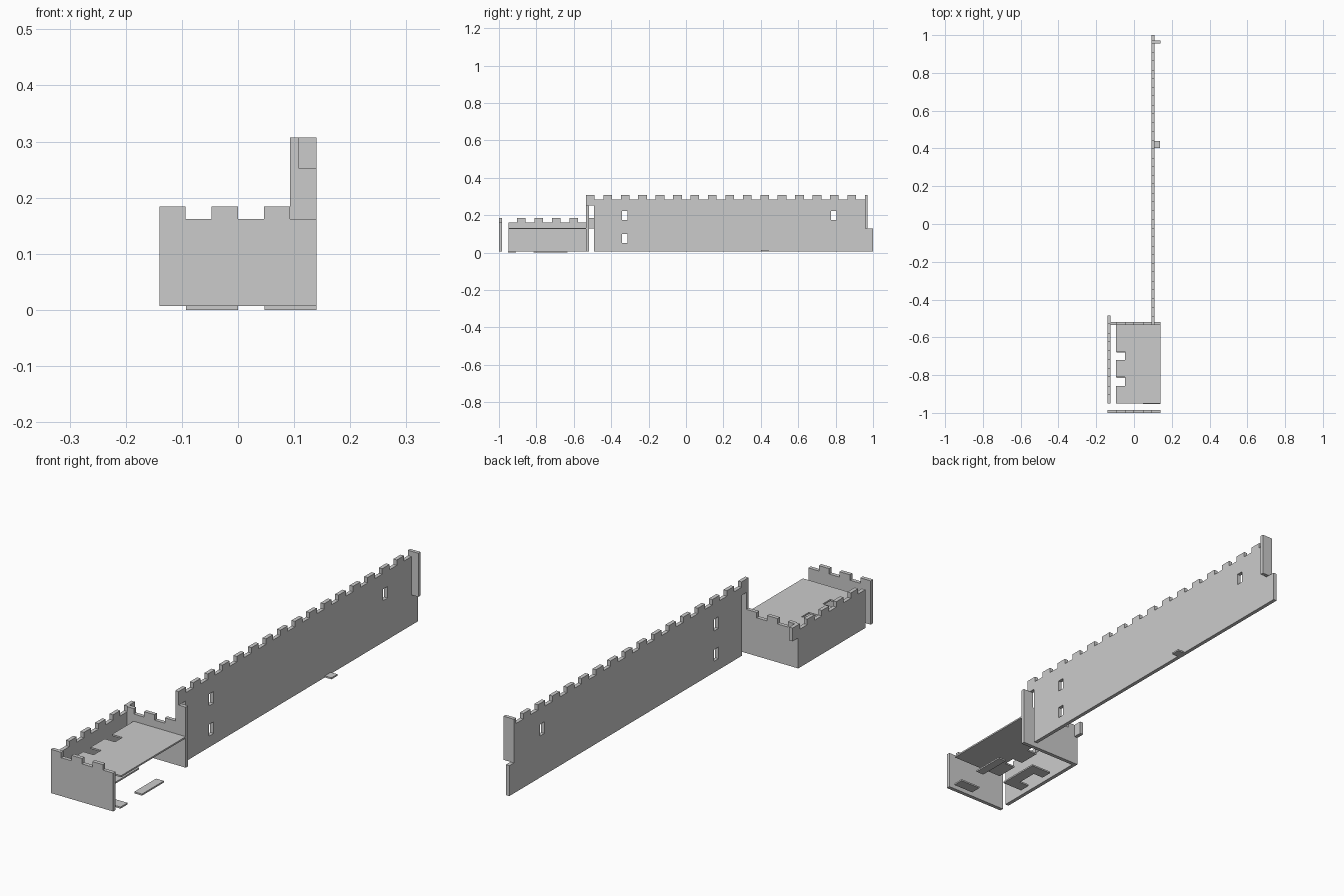
import bpy
import bmesh
from mathutils import Matrix

if "Cube" in bpy.data.objects:
    bpy.data.objects.remove(bpy.data.objects["Cube"])

T = 0.0155      # wall sheet thickness
P = 0.0065      # floor plate thickness
M = 0.0466      # merlon width
B = 0.0065      # underside of the walls
RISE = 0.022    # merlon height

grey = bpy.data.materials.new("light_grey")
grey.diffuse_color = (0.6, 0.6, 0.6, 1.0)
grey.use_nodes = True
grey.node_tree.nodes["Principled BSDF"].inputs["Base Color"].default_value = grey.diffuse_color

# local sheet axes (u, v, thickness) mapped to world axes
AXES = {
    "xz": Matrix(((1, 0, 0), (0, 0, 1), (0, 1, 0))),
    "yz": Matrix(((0, 0, 1), (1, 0, 0), (0, 1, 0))),
    "xy": Matrix(((1, 0, 0), (0, 1, 0), (0, 0, 1))),
}


def sheet(name, plane, start, thick, outline, holes=()):
    """Flat sheet cut from an outline with holes, thickened along its normal."""
    curve = bpy.data.curves.new(name + "_profile", "CURVE")
    curve.dimensions = "2D"
    curve.fill_mode = "BOTH"
    curve.extrude = thick / 2
    for ring in (outline, *holes):
        spline = curve.splines.new("POLY")
        spline.points.add(len(ring) - 1)
        for point, (u, v) in zip(spline.points, ring):
            point.co = (u, v, 0, 1)
        spline.use_cyclic_u = True
    temp = bpy.data.objects.new(name + "_profile", curve)
    bpy.context.collection.objects.link(temp)
    graph = bpy.context.evaluated_depsgraph_get()
    mesh = bpy.data.meshes.new_from_object(temp.evaluated_get(graph))
    bpy.data.objects.remove(temp)
    bm = bmesh.new()
    bm.from_mesh(mesh)
    for v in bm.verts:
        v.co.z += start + thick / 2
        v.co = AXES[plane] @ v.co
    bmesh.ops.remove_doubles(bm, verts=bm.verts, dist=1e-5)
    bmesh.ops.recalc_face_normals(bm, faces=bm.faces)
    for f in bm.faces:
        f.smooth = False
    bm.to_mesh(mesh)
    bm.free()
    mesh.name = name
    mesh.materials.clear()
    mesh.materials.append(grey)
    obj = bpy.data.objects.new(name, mesh)
    bpy.context.collection.objects.link(obj)
    return obj


def rect(u0, u1, v0, v1):
    return [(u0, v0), (u1, v0), (u1, v1), (u0, v1)]


def battlement(start, count, base):
    """Merlon steps along +u, each one a tooth followed by a gap."""
    pts = []
    for i in range(count):
        a = start + 2 * M * i
        pts += [(a, base), (a, base + RISE), (a + M, base + RISE), (a + M, base)]
    return pts


LOW, HIGH = 0.162, 0.285    # foot of the merlons
STEP = 0.13                 # height of the interlocking notches

# tower front panel
sheet("tower_front", "xz", -1.0, T,
      [(0.14, B), (-0.14, B)] + battlement(-0.14, 3, LOW)[1:] + [(0.14, LOW)])

# tower back panel: notched left corner, tall post on the right
teeth = battlement(-0.14, 3, LOW)[2:-2]
sheet("tower_back", "xz", -0.535, T,
      [(0.14, B), (-0.14, B), (-0.14, STEP), (-0.14 + T, STEP), (-0.14 + T, LOW + RISE)]
      + teeth + [(0.047, LOW + RISE), (0.093, LOW + RISE), (0.093, 0.252), (0.14, 0.252)])

# tower left wall, hooked over the back panel
sheet("tower_left", "yz", -0.14, T,
      [(-0.535, STEP), (-0.535, B), (-0.95, B), (-0.95, LOW)]
      + battlement(-0.95 + M, 5, LOW)[:-1] + [(-0.95 + 10 * M, STEP)])

# tower deck with two notches on the left edge
deck = [(0.14, -0.528), (0.14, -0.95), (-0.094, -0.95)]
for y0, y1 in ((-0.858, -0.811), (-0.721, -0.674)):
    deck += [(-0.094, y0), (-0.047, y0), (-0.047, y1), (-0.094, y1)]
sheet("tower_deck", "xy", 0.126, P, deck + [(-0.094, -0.528)])

# long wall with three window slits
wall = [(1.0, B), (-0.493, B), (-0.493, 0.252), (-0.535, 0.252)]
wall += battlement(-0.535, 16, HIGH)[1:]
wall += [(0.956, HIGH), (0.956, STEP), (1.0, STEP)]
slits = [rect(-0.341, -0.312, 0.175, 0.222),
         rect(-0.341, -0.312, 0.052, 0.099),
         rect(0.775, 0.804, 0.175, 0.222)]
sheet("long_wall", "yz", 0.093, T, wall, slits)

# return strip at the far end of the long wall
sheet("end_strip", "xz", 0.956, 0.0145, rect(0.093, 0.14, STEP, HIGH + RISE))

# floor plates
sheet("floor_plate_front", "xy", 0, P, rect(0.047, 0.14, -0.953, -0.908))
sheet("floor_plate_right", "xy", 0, P, rect(0.105, 0.14, -0.815, -0.675))
sheet("floor_plate_left", "xy", 0, P,
      [(0, -0.815), (0, -0.634), (-0.093, -0.634), (-0.093, -0.681),
       (-0.047, -0.681), (-0.047, -0.768), (-0.093, -0.768), (-0.093, -0.815)])
sheet("wall_foot_plate", "xy", B, P, rect(0.1085, 0.138, 0.402, 0.44))
